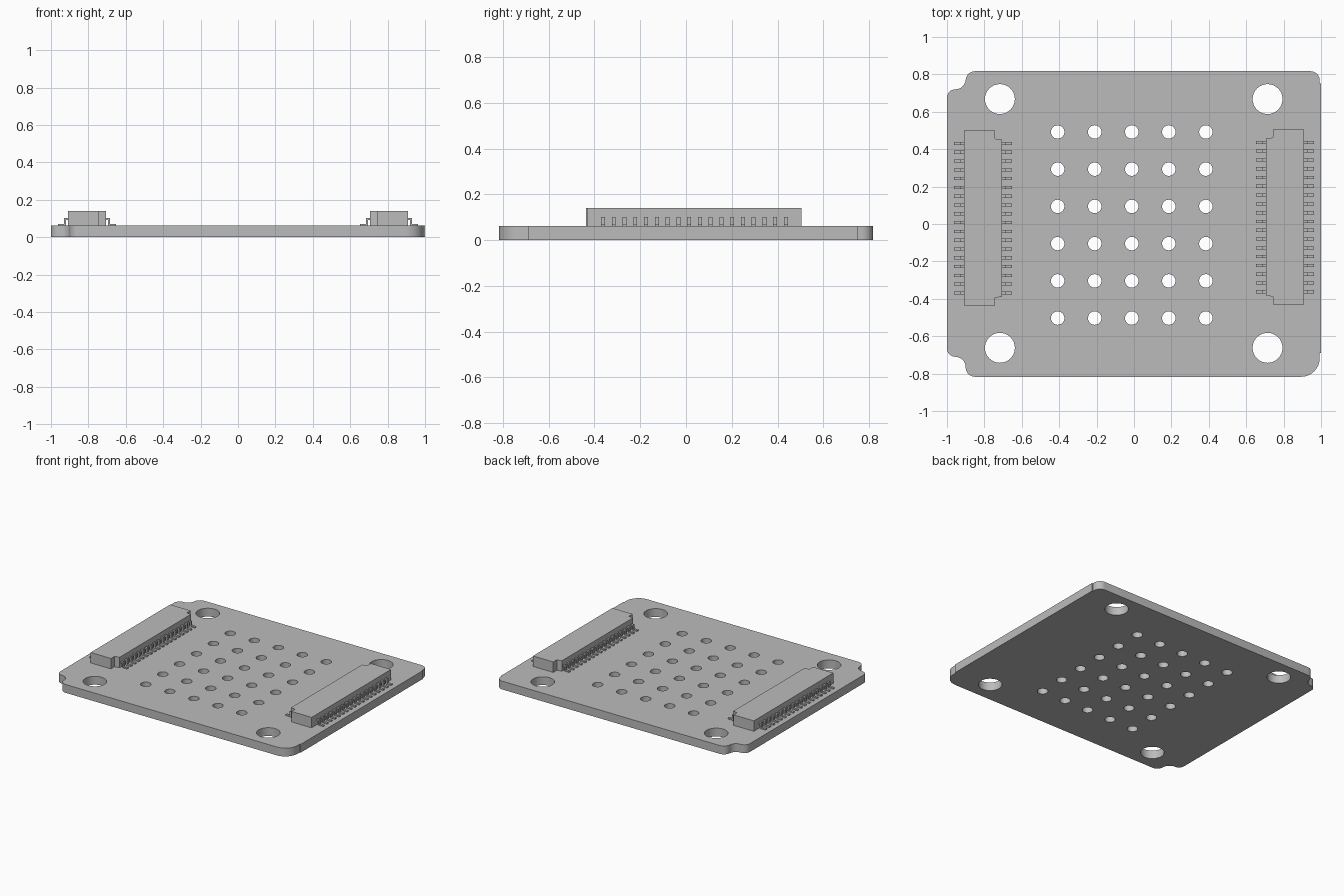
import bpy, bmesh, math
from mathutils import Vector

cube = bpy.data.objects.get("Cube")
if cube:
    bpy.data.objects.remove(cube, do_unlink=True)

BOARD_TOP = 0.062
BODY_TOP = 0.14

grey = bpy.data.materials.new("neutral_grey")
grey.use_nodes = True
COLOUR = (0.5, 0.5, 0.5, 1)
grey.diffuse_color = COLOUR
grey.node_tree.nodes["Principled BSDF"].inputs["Base Color"].default_value = COLOUR


def rounded_outline(corners, steps=8):
    """Fillet each right-angled corner (x, y, radius)."""
    pts = []
    for i, (x, y, r) in enumerate(corners):
        p = Vector((x, y))
        if r == 0:
            pts.append(p)
            continue
        u = (Vector(corners[i - 1][:2]) - p).normalized()
        v = (Vector(corners[(i + 1) % len(corners)][:2]) - p).normalized()
        centre = p + r * (u + v)
        for k in range(steps + 1):
            t = math.pi / 2 * k / steps
            pts.append(centre - r * (v * math.cos(t) + u * math.sin(t)))
    return pts


def circle(x, y, r, n=32):
    return [(x + r * math.cos(math.tau * k / n), y + r * math.sin(math.tau * k / n))
            for k in range(n)]


def plate(name, loops, z0, z1):
    """Flat plate from an outline followed by its hole loops."""
    curve = bpy.data.curves.new(name, 'CURVE')
    curve.dimensions = '2D'
    curve.fill_mode = 'BOTH'
    curve.extrude = (z1 - z0) / 2
    for loop in loops:
        spline = curve.splines.new('POLY')
        spline.points.add(len(loop) - 1)
        for point, (x, y) in zip(spline.points, loop):
            point.co = (x, y, 0, 1)
        spline.use_cyclic_u = True
    obj = bpy.data.objects.new(name, curve)
    bpy.context.collection.objects.link(obj)
    obj.location.z = (z0 + z1) / 2
    bpy.ops.object.select_all(action='DESELECT')
    obj.select_set(True)
    bpy.context.view_layer.objects.active = obj
    bpy.ops.object.convert(target='MESH')
    obj = bpy.context.view_layer.objects.active
    bm = bmesh.new()
    bm.from_mesh(obj.data)
    bmesh.ops.remove_doubles(bm, verts=bm.verts, dist=1e-5)
    bmesh.ops.recalc_face_normals(bm, faces=bm.faces)
    bm.to_mesh(obj.data)
    bm.free()
    obj.data.materials.clear()
    obj.data.materials.append(grey)
    bpy.ops.object.shade_smooth_by_angle(angle=math.radians(30))
    return obj


# Board with notched left corners, mounting holes and a grid of small holes
outline = rounded_outline([
    (-1, -0.71, 0.045), (-0.9, -0.71, 0.055), (-0.9, -0.817, 0.05),
    (0.993, -0.817, 0.1), (0.993, -0.69, 0), (1, -0.69, 0),
    (1, 0.75, 0), (0.993, 0.75, 0), (0.993, 0.817, 0.05),
    (-0.9, 0.817, 0.05), (-0.9, 0.72, 0.055), (-1, 0.72, 0.045)])
holes = [circle(x, y, 0.08) for x in (-0.717, 0.714) for y in (-0.662, 0.668)]
holes += [circle(-0.408 + 0.198 * i, -0.503 + 0.199 * j, 0.036, 24)
          for i in range(5) for j in range(6)]
plate("board", [outline] + holes, 0, BOARD_TOP)


def pin_row(name, x_body, side, y_centre):
    """Row of bent leads leaving a connector body towards side (+1 or -1)."""
    profile = [(-0.01, 0.102), (0.02, 0.102), (0.02, 0.071), (0.053, 0.071),
               (0.053, BOARD_TOP), (0.01, BOARD_TOP), (0.01, 0.092), (-0.01, 0.092)]
    bm = bmesh.new()
    for k in range(18):
        y = y_centre + (k - 8.5) * 0.047
        verts = [bm.verts.new((x_body + side * d, y - 0.0085, z)) for d, z in profile]
        face = bm.faces.new(verts)
        new = bmesh.ops.extrude_face_region(bm, geom=[face])["geom"]
        bmesh.ops.translate(bm, vec=(0, 0.017, 0),
                            verts=[g for g in new if isinstance(g, bmesh.types.BMVert)])
    bmesh.ops.recalc_face_normals(bm, faces=bm.faces)
    mesh = bpy.data.meshes.new(name)
    bm.to_mesh(mesh)
    bm.free()
    mesh.materials.append(grey)
    bpy.context.collection.objects.link(bpy.data.objects.new(name, mesh))


# Two connectors, each with its stepped side facing the middle of the board
for label, s, yc in (("right", -1, 0.031), ("left", 1, 0.037)):
    outer, step, inner = s * 0.909, s * 0.742, s * 0.705
    body = [(outer, yc - 0.468), (step, yc - 0.468), (step, yc - 0.425),
            (inner, yc - 0.42), (inner, yc + 0.42), (step, yc + 0.425),
            (step, yc + 0.468), (outer, yc + 0.468)]
    plate(label + "_connector_body", [body], BOARD_TOP, BODY_TOP)
    pin_row(label + "_connector_outer_pins", outer, s, yc)
    pin_row(label + "_connector_inner_pins", inner, -s, yc)
